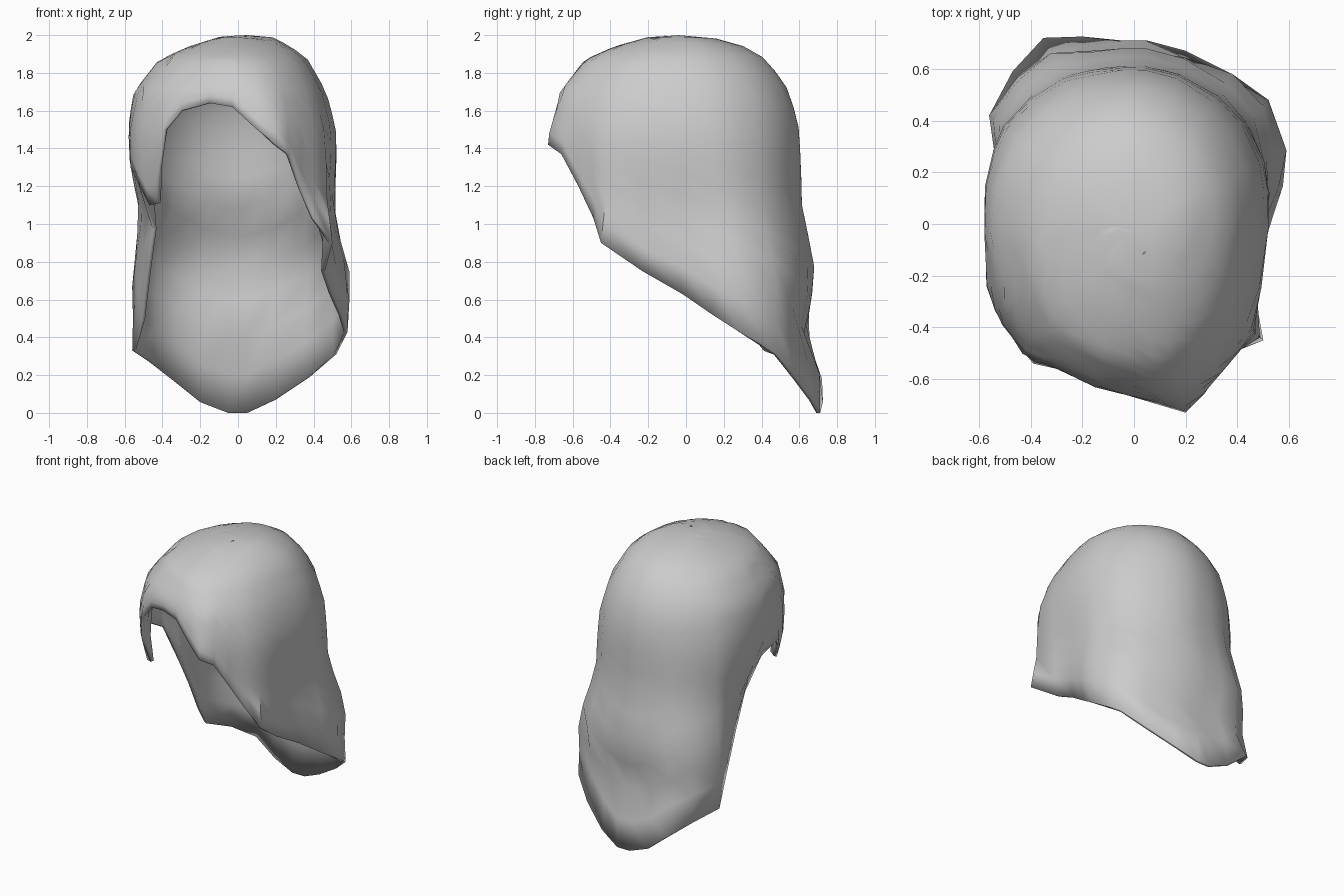
import bpy, bmesh, math
from mathutils import Vector

cube = bpy.data.objects.get("Cube")
if cube:
    bpy.data.objects.remove(cube, do_unlink=True)

# Cross-section reach by height: height, left, right, front, back
SECTIONS = [
    (2, 0, 0, 0, 0), (1.99, .18, .1, .2, .13), (1.94, .28, .26, .38, .31),
    (1.87, .37, .42, .54, .43), (1.7, .47, .56, .69, .55),
    (1.5, .53, .61, .74, .6), (1.3, .54, .62, .72, .61),
    (1.1, .53, .59, .68, .615), (.93, .56, .6, .64, .65),
    (.72, .62, .61, .45, .69), (.4, .58, .56, .3, .62),
    (.18, .5, .5, .3, .72), (0, .5, .5, .3, .71)]

# Hairline and hem, counterclockwise from the tip of the fringe
HEM = [
    (.2, -.73, 1.42), (.27, -.66, 1.37), (.33, -.57, 1.2), (.4, -.49, 1.03),
    (.5, -.45, .9), (.46, -.23, .75), (.5, -.02, .63), (.55, .14, .52),
    (.58, .28, .43), (.52, .48, .31), (.38, .58, .19), (.2, .67, .07),
    (.05, .71, 0), (-.05, .71, 0), (-.2, .725, .06), (-.35, .72, .18),
    (-.47, .59, .27), (-.56, .42, .33), (-.51, .27, .5), (-.48, .12, .75),
    (-.45, -.03, .97), (-.53, -.1, 1.22), (-.57, -.24, 1.3),
    (-.52, -.32, 1.2), (-.47, -.36, 1.1), (-.42, -.39, 1.11),
    (-.42, -.49, 1.3), (-.39, -.54, 1.5),
    (-.3, -.56, 1.6), (-.15, -.63, 1.64), (-.03, -.66, 1.62), (.1, -.7, 1.5)]
RINGS = 16


def reach(z):
    """Interpolate the four cross-section reaches at a height."""
    for upper, lower in zip(SECTIONS, SECTIONS[1:]):
        if z >= lower[0]:
            mix = (upper[0] - z) / (upper[0] - lower[0])
            return [a + (b - a) * mix for a, b in zip(upper[1:], lower[1:])]
    return SECTIONS[-1][1:]


def on_shell(angle, z):
    """Point on the four-quarter oval cross-section in a given direction."""
    left, right, front, back = reach(z)
    c, s = math.cos(angle), math.sin(angle)
    width = left if c > 0 else right
    depth = back if s > 0 else front
    radius = 1 / math.hypot(c / width, s / depth)
    return Vector((radius * c, radius * s, z))


def strand(hem_point):
    """Points running from just under the crown down to the hem."""
    end = Vector(hem_point)
    angle = math.atan2(end.y, end.x)
    drift = end - on_shell(angle, end.z)
    points = []
    for ring in range(1, RINGS + 1):
        t = ring / RINGS
        z = 2 - (2 - end.z) * t ** 1.7
        points.append(on_shell(angle, z) + drift * t ** 4)
    return points


# Hair shell: strands fanned around the crown and joined with faces
bm = bmesh.new()
crown = bm.verts.new((.05, -.04, 2))
columns = [[bm.verts.new(p) for p in strand(h)] for h in HEM]
for i, column in enumerate(columns):
    following = columns[(i + 1) % len(columns)]
    bm.faces.new((crown, column[0], following[0]))
    for j in range(RINGS - 1):
        bm.faces.new((column[j], column[j + 1],
                      following[j + 1], following[j]))
bmesh.ops.recalc_face_normals(bm, faces=bm.faces)
if sum(f.normal.dot(f.calc_center_median() - Vector((0, 0, 1)))
       for f in bm.faces) < 0:
    bmesh.ops.reverse_faces(bm, faces=bm.faces)
mesh = bpy.data.meshes.new("hair")
bm.to_mesh(mesh)
bm.free()
hair = bpy.data.objects.new("hair", mesh)
bpy.context.collection.objects.link(hair)

# Plain grey
grey = bpy.data.materials.new("hair grey")
grey.use_nodes = True
colour = (.6, .6, .6, 1)
grey.diffuse_color = colour
grey.node_tree.nodes["Principled BSDF"].inputs["Base Color"].default_value = colour
mesh.materials.append(grey)

# Padding: thick over the head, thin at the hairline and below the nape
padding = hair.vertex_groups.new(name="padding")
for v in mesh.vertices:
    ring = (v.index - 1) % RINGS + 1 if v.index else 0
    thick = 1 - (ring / RINGS) ** 4 if v.co.z > 1 else 0
    padding.add([v.index], .2 + .8 * thick, "REPLACE")

# Wall growing inward
wall = hair.modifiers.new("wall", "SOLIDIFY")
wall.thickness = .1
wall.offset = -1
wall.vertex_group = padding.name

bpy.context.view_layer.objects.active = hair
hair.select_set(True)
bpy.ops.object.shade_smooth_by_angle(angle=math.radians(50))
